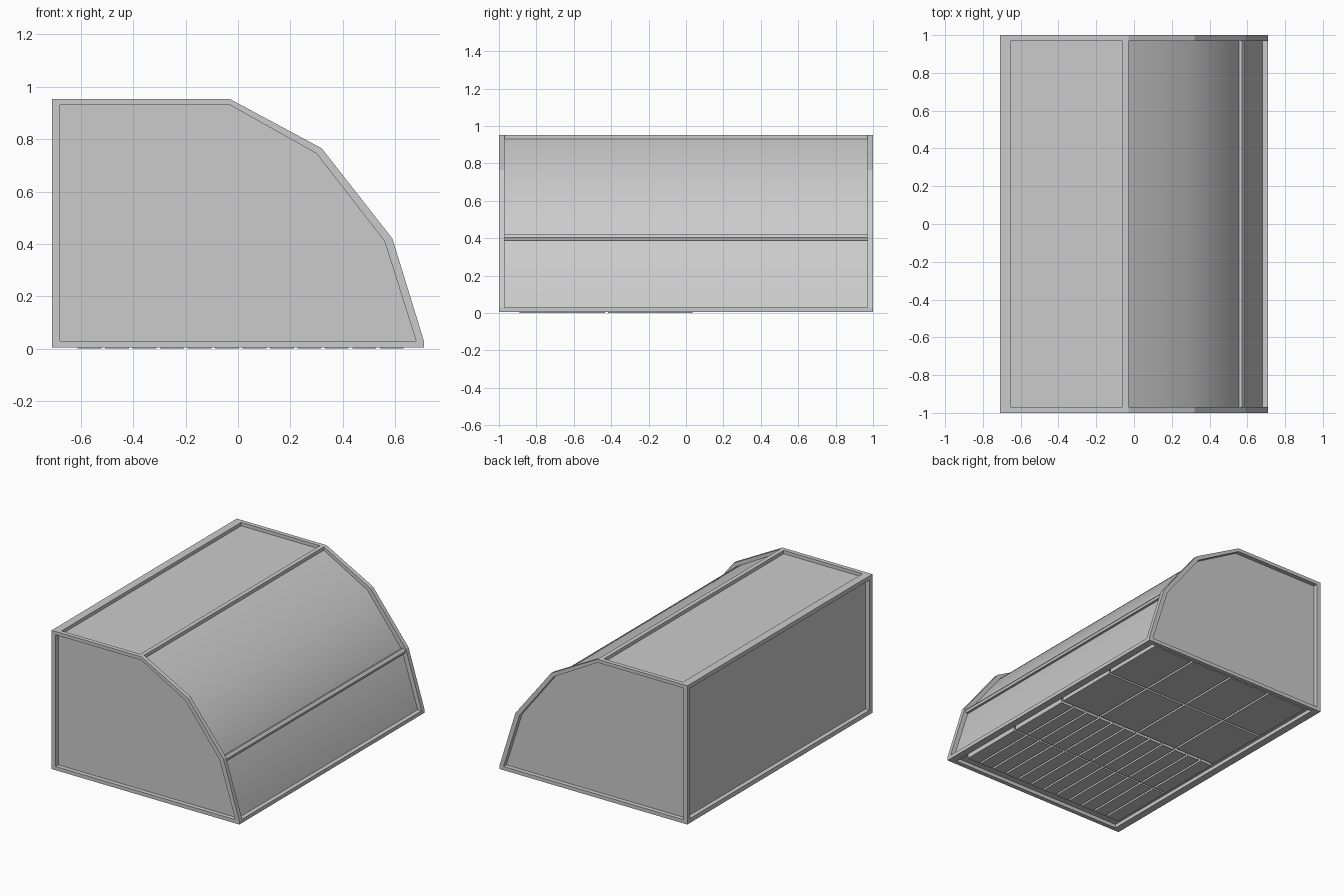
import bpy, bmesh, math

if "Cube" in bpy.data.objects:
    bpy.data.objects.remove(bpy.data.objects["Cube"])

OUTER = [(-0.71, 0.005), (0.71, 0.005), (0.71, 0.03), (0.59, 0.42),
         (0.32, 0.765), (-0.03, 0.953), (-0.71, 0.953)]
INNER = [(-0.68, 0.03), (0.68, 0.03), (0.68, 0.03), (0.56, 0.41),
         (0.30, 0.745), (-0.03, 0.93), (-0.68, 0.93)]


def finish(name, bm):
    bmesh.ops.remove_doubles(bm, verts=bm.verts, dist=1e-5)
    bmesh.ops.recalc_face_normals(bm, faces=bm.faces)
    me = bpy.data.meshes.new(name)
    bm.to_mesh(me)
    bm.free()
    ob = bpy.data.objects.new(name, me)
    bpy.context.collection.objects.link(ob)
    return ob


def prism(name, pts, y0, y1):
    """Extrude an (x, z) profile along y."""
    bm = bmesh.new()
    face = bm.faces.new([bm.verts.new((x, y0, z)) for x, z in pts])
    ext = bmesh.ops.extrude_face_region(bm, geom=[face])["geom"]
    bmesh.ops.translate(bm, vec=(0, y1 - y0, 0),
                        verts=[g for g in ext if isinstance(g, bmesh.types.BMVert)])
    return finish(name, bm)


def rect(x0, x1, z0, z1):
    return [(x0, z0), (x1, z0), (x1, z1), (x0, z1)]


def ring(name, y0, y1):
    """Flat end frame between the outer and inner profiles."""
    bm = bmesh.new()
    loops = [[bm.verts.new((x, y, z)) for x, z in p]
             for p, y in ((OUTER, y0), (INNER, y0), (INNER, y1), (OUTER, y1))]
    n = len(OUTER)
    for k in range(4):
        a, b = loops[k], loops[(k + 1) % 4]
        for i in range(n):
            j = (i + 1) % n
            bm.faces.new((a[i], a[j], b[j], b[i]))
    bmesh.ops.dissolve_degenerate(bm, dist=1e-5, edges=bm.edges)
    return finish(name, bm)


def tiles(name, cols, y_rows, z0):
    """Grid of thin blocks on the underside."""
    x0, x1, gap = -0.62, 0.64, 0.014
    step = (x1 - x0) / cols
    bm = bmesh.new()
    for ya, yb in y_rows:
        for i in range(cols):
            vs = bmesh.ops.create_cube(bm, size=1)["verts"]
            bmesh.ops.scale(bm, verts=vs, vec=(step - gap, yb - ya, 0.032 - z0))
            bmesh.ops.translate(bm, verts=vs, vec=(x0 + step * (i + 0.5), (ya + yb) / 2,
                                                   (0.032 + z0) / 2))
    return finish(name, bm)


# Recessed panels: closed body with softly shaded curved front
body = prism("panel_body", INNER[:2] + INNER[3:], -0.97, 0.97)
bpy.context.view_layer.objects.active = body
body.select_set(True)
bpy.ops.object.shade_smooth_by_angle(angle=math.radians(26))

# End frames
ring("front_end_frame", -1.0, -0.97)
ring("back_end_frame", 0.97, 1.0)

# Long rails between the end frames
rails = {
    "lower_left_rail": rect(-0.71, -0.68, 0.005, 0.03),
    "lower_right_rail": [(0.68, 0.005), (0.71, 0.005), (0.71, 0.03), (0.68, 0.03)],
    "upper_left_rail": rect(-0.71, -0.68, 0.93, 0.953),
    "top_rail": rect(-0.06, -0.03, 0.928, 0.953),
    "middle_rail": [(0.55, 0.385), (0.582, 0.388), (0.587, 0.405), (0.572, 0.422), (0.54, 0.41)],
}
for name, pts in rails.items():
    prism(name, pts, -0.97, 0.97)
# Corner fillers where left rails meet the body
prism("upper_left_corner", rect(-0.71, -0.655, 0.925, 0.953), -0.97, 0.97)
prism("lower_left_corner", rect(-0.71, -0.66, 0.005, 0.035), -0.97, 0.97)
prism("lower_right_corner", rect(0.66, 0.705, 0.005, 0.03), -0.97, 0.97)

# Underside tiles
tiles("narrow_base_tiles", 12, [(-0.89, -0.432), (-0.418, 0.035)], 0.0)
tiles("wide_base_tiles", 4, [(0.052, 0.505), (0.52, 0.96)], 0.005)
